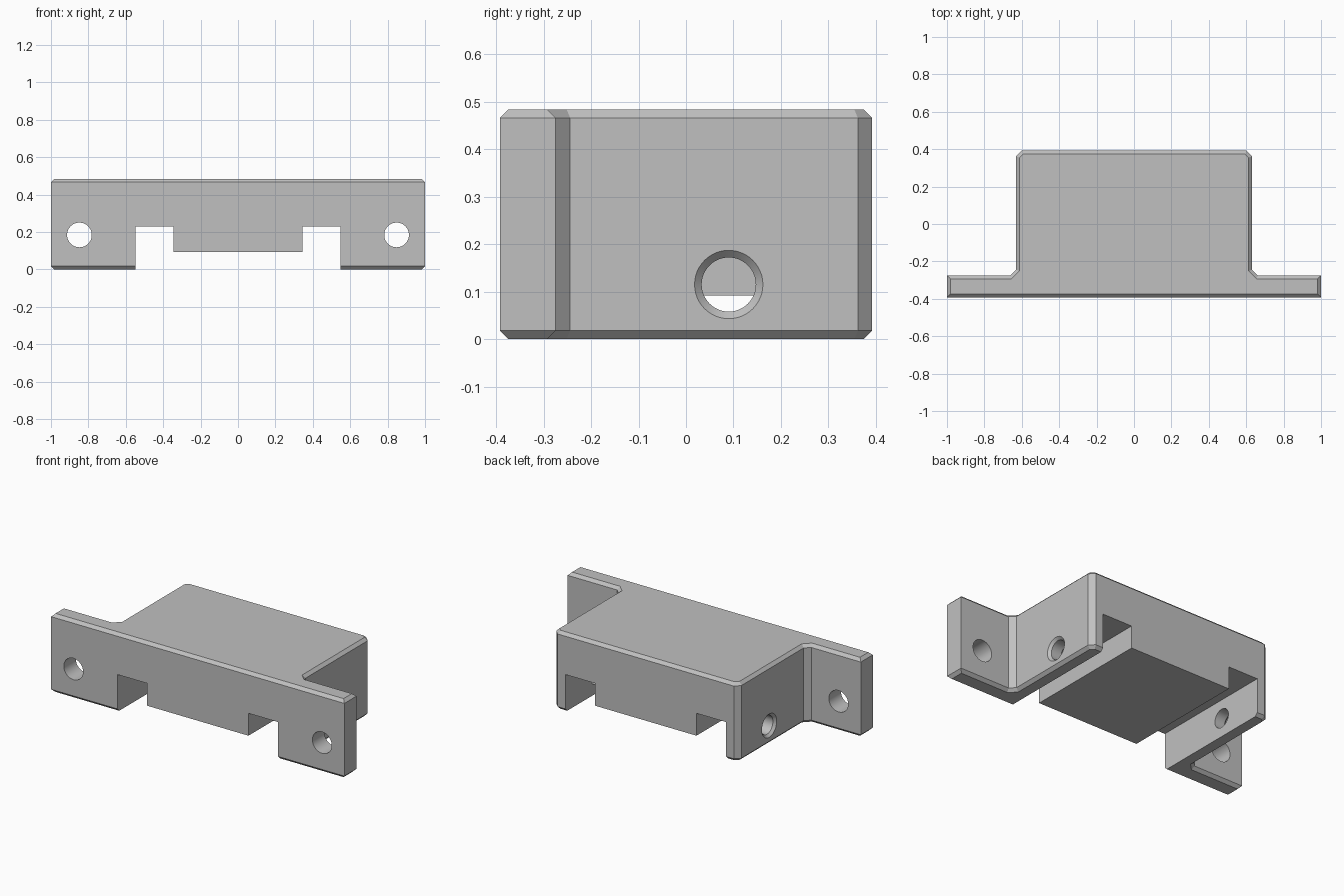
import bpy, bmesh, math
from mathutils import Matrix, Vector

cube = bpy.data.objects.get("Cube")
if cube:
    bpy.data.objects.remove(cube, do_unlink=True)

HEIGHT, CHAMFER = 0.484, 0.018

grey = bpy.data.materials.new("light grey")
grey.use_nodes = True
grey.diffuse_color = (0.53, 0.53, 0.53, 1)
grey.node_tree.nodes["Principled BSDF"].inputs["Base Color"].default_value = grey.diffuse_color


def make_object(name, bm):
    bmesh.ops.recalc_face_normals(bm, faces=bm.faces[:])
    mesh = bpy.data.meshes.new(name)
    bm.to_mesh(mesh)
    bm.free()
    mesh.materials.append(grey)
    obj = bpy.data.objects.new(name, mesh)
    bpy.context.collection.objects.link(obj)
    return obj


def mirrored(half):
    """Close a right-hand outline with its mirror image across x = 0."""
    return half + [(-x, y) for x, y in reversed(half)]


def prism(outline, depth):
    """Extrude an outline in the xy plane upward along z."""
    bm = bmesh.new()
    face = bm.faces.new([bm.verts.new((x, y, 0)) for x, y in outline])
    grown = bmesh.ops.extrude_face_region(bm, geom=[face], use_keep_orig=True)
    moved = [v for v in grown["geom"] if isinstance(v, bmesh.types.BMVert)]
    bmesh.ops.translate(bm, verts=moved, vec=(0, 0, depth))
    bmesh.ops.recalc_face_normals(bm, faces=bm.faces[:])
    return bm


def turned_cutter(name, stations, matrix, sides=48):
    """Round cutter along local z from (position, radius) stations."""
    bm = bmesh.new()
    angles = [math.tau * i / sides for i in range(sides)]
    rings = [[bm.verts.new((r * math.cos(a), r * math.sin(a), z)) for a in angles]
             for z, r in stations]
    for low, high in zip(rings, rings[1:]):
        for i in range(sides):
            j = (i + 1) % sides
            bm.faces.new((low[i], low[j], high[j], high[i]))
    bm.faces.new(rings[0][::-1])
    bm.faces.new(rings[-1])
    bm.transform(matrix)
    return make_object(name, bm)


# Bracket body: flanged outline with chamfered top and bottom rims
body_outline = mirrored([(1, -0.392), (1, -0.275), (0.662, -0.275),
                         (0.631, -0.244), (0.631, 0.362), (0.601, 0.392)])
bm = prism(body_outline, HEIGHT)
rims = [e for e in bm.edges if abs(e.verts[0].co.z - e.verts[1].co.z) < 1e-5]
bmesh.ops.bevel(bm, geom=rims, offset=CHAMFER, segments=1, affect='EDGES')
body = make_object("bracket_body", bm)

# Underside recess: two deep channels beside a raised centre block
recess = prism(mirrored([(0.548, -0.1), (0.548, 0.23), (0.346, 0.23), (0.346, 0.092)]), 1)
recess.transform(Matrix.Translation((0, 0.5, 0)) @ Matrix.Rotation(math.pi / 2, 4, 'X'))
cutters = [make_object("recess_cutter", recess)]

for side, label in ((1, "left"), (-1, "right")):
    # Flange mounting hole
    along_y = Matrix.Translation((side * 0.848, 0, 0.184)) @ Matrix.Rotation(-math.pi / 2, 4, 'X')
    cutters.append(turned_cutter(label + "_flange_hole_cutter",
                                 [(-0.5, 0.066), (-0.2, 0.066)], along_y))
    # Countersunk hole through the side wall
    along_x = Matrix.Translation((0, 0.09, 0.115)) @ Matrix.Rotation(side * math.pi / 2, 4, 'Y')
    cutters.append(turned_cutter(label + "_side_hole_cutter",
                                 [(0.45, 0.057), (0.616, 0.057), (0.631, 0.072), (0.7, 0.113)][:3]
                                 + [(0.66, 0.072)], along_x))

bpy.ops.object.select_all(action='DESELECT')
body.select_set(True)
bpy.context.view_layer.objects.active = body
for cutter in cutters:
    cutter.hide_render = True
    cut = body.modifiers.new(cutter.name, 'BOOLEAN')
    cut.operation = 'DIFFERENCE'
    cut.solver = 'EXACT'
    cut.object = cutter
    bpy.ops.object.modifier_apply(modifier=cut.name)
    bpy.data.objects.remove(cutter, do_unlink=True)

bpy.ops.object.shade_smooth_by_angle(angle=math.radians(25))
